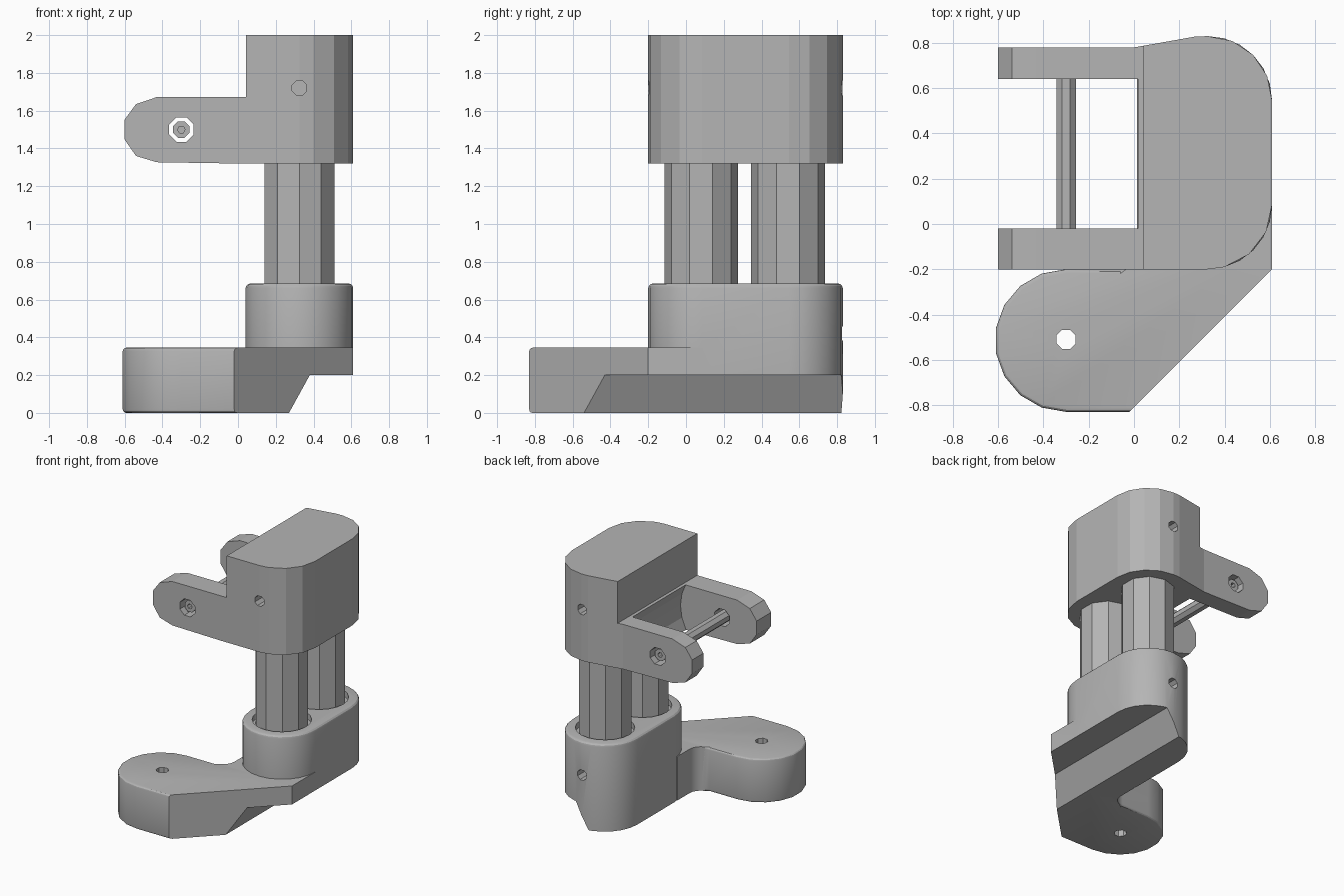
import bpy, bmesh
from math import sin, cos, pi, radians
from mathutils import Vector

cube = bpy.data.objects.get("Cube")
if cube:
    bpy.data.objects.remove(cube)

grey = bpy.data.materials.new("plain grey")
grey.use_nodes = True
grey.diffuse_color = (0.46, 0.46, 0.46, 1)
grey.node_tree.nodes["Principled BSDF"].inputs["Base Color"].default_value = (0.46, 0.46, 0.46, 1)


def arc(cx, cy, r, start, end, steps):
    """Points along a circular arc, angles in degrees."""
    angles = [radians(start + (end - start) * i / steps) for i in range(steps + 1)]
    return [(cx + r * cos(a), cy + r * sin(a)) for a in angles]


def ring(cx, cy, r, sides, start=0):
    return arc(cx, cy, r, start, start + 360, sides)[:-1]


def prism(name, outline, low, high, axis="Z", bevel_rule=None, bevel=0.025):
    """Extrude an outline along z (outline is x, y) or along y (outline is x, z)."""
    def place(p, t):
        return (p[0], p[1], t) if axis == "Z" else (p[0], t, p[1])
    bm = bmesh.new()
    ends = [[bm.verts.new(place(p, t)) for p in outline] for t in (low, high)]
    for loop in ends:
        bm.faces.new(loop)
    n = len(outline)
    for i in range(n):
        j = (i + 1) % n
        bm.faces.new((ends[0][i], ends[0][j], ends[1][j], ends[1][i]))
    bmesh.ops.recalc_face_normals(bm, faces=bm.faces)
    if bevel_rule:
        rim = [e for e in bm.edges if all(bevel_rule(v.co) for v in e.verts)
               and abs(e.verts[0].co.z - e.verts[1].co.z) < 0.001]
        bmesh.ops.bevel(bm, geom=rim, offset=bevel, segments=3, profile=0.5, affect="EDGES")
    mesh = bpy.data.meshes.new(name)
    bm.to_mesh(mesh)
    bm.free()
    mesh.materials.append(grey)
    obj = bpy.data.objects.new(name, mesh)
    bpy.context.collection.objects.link(obj)
    return obj


def combine(obj, tool, operation="DIFFERENCE"):
    """Apply a boolean and discard the tool."""
    mod = obj.modifiers.new("cut", "BOOLEAN")
    mod.operation, mod.object, mod.solver = operation, tool, "EXACT"
    bpy.context.view_layer.update()
    graph = bpy.context.evaluated_depsgraph_get()
    mesh = bpy.data.meshes.new_from_object(obj.evaluated_get(graph))
    obj.modifiers.clear()
    obj.data = mesh
    bpy.data.objects.remove(tool)


def smooth(obj, angle):
    bpy.ops.object.select_all(action="DESELECT")
    obj.select_set(True)
    bpy.context.view_layer.objects.active = obj
    bpy.ops.object.shade_smooth_by_angle(angle=radians(angle))


POST_X, POST_Y = 0.325, (0.08, 0.54)
AXLE = (-0.3, 1.5)
R = 0.285

# Upper block with two arms: plan outline trimmed by a side profile
plan = ([(-0.6, -0.2), (POST_X, -0.2)]
        + arc(POST_X, 0.085, R, -75, 0, 3)
        + arc(POST_X, 0.545, R, 0, 90, 4)
        + [(0.27, 0.828), (0, 0.78), (-0.6, 0.78)])
upper = prism("upper_block", plan, 1.32, 2.0)
profile = [(0.8, 1.2), (0, 1.2), (0, 1.32), (-0.43, 1.327), (-0.54, 1.36), (-0.602, 1.45),
           (-0.602, 1.55), (-0.54, 1.635), (-0.43, 1.672), (0.042, 1.672), (0.042, 2.1), (0.8, 2.1)]
combine(upper, prism("trim", profile, -0.5, 1.2, "Y"), "INTERSECT")
# Round wheel clearance between the arms, then axle and set screw holes
combine(upper, prism("clearance", ring(*AXLE, 0.362, 24), -0.02, 0.64, "Y"))
combine(upper, prism("axle_hole", ring(*AXLE, 0.07, 8, 22.5), -0.5, 1.2, "Y"))
for low, high in ((-0.4, -0.08), (0.71, 1)):
    combine(upper, prism("screw_hole", ring(POST_X, 1.72, 0.042, 8, 22.5), low, high, "Y"))

# Axle with socketed ends
axle = prism("axle", ring(*AXLE, 0.047, 8, 22.5), -0.17, 0.75, "Y")
for low, high in ((-0.3, -0.13), (0.71, 0.9)):
    combine(axle, prism("socket", ring(*AXLE, 0.02, 6), low, high, "Y"))

# Base: oblong boss joined to an offset foot
boss_outline = arc(POST_X, 0.085, R, -180, 0, 12) + arc(POST_X, 0.545, R, 0, 180, 12)
base = prism("base", boss_outline, 0, 0.685, bevel_rule=lambda c: c.z > 0.6)
foot_outline = (arc(-0.3, -0.515, 0.315, 90, 270, 9)
                + [(-0.02, -0.83), (0.61, -0.2), (0.61, 0.085), (0.1, 0.085), (0.04, 0.05)]
                + arc(-0.06, -0.1, 0.1, 0, -90, 5))
foot = prism("foot", foot_outline, 0, 0.345, bevel=0.018,
             bevel_rule=lambda c: c.x < 0 and c.y < -0.19)
combine(base, foot, "UNION")
# Sloped undercut along the right side
combine(base, prism("undercut", [(0.215, -0.1), (0.38, 0.2), (0.8, 0.2), (0.8, -0.1)], -1, 1, "Y"))
combine(base, prism("foot_hole", ring(-0.3, -0.51, 0.046, 8, 22.5), -0.1, 0.5))
combine(base, prism("rear_screw_hole", ring(POST_X, 0.42, 0.042, 8, 22.5), 0.7, 1, "Y"))
smooth(base, 28)

# Ten-sided posts, each standing in a shallow seat
for name, y in zip(("front_post", "rear_post"), POST_Y):
    combine(base, prism("seat", ring(POST_X, y, 0.212, 20), 0.64, 0.8))
    prism(name, ring(POST_X, y, 0.195, 10, 90), 0.6, 1.36)
